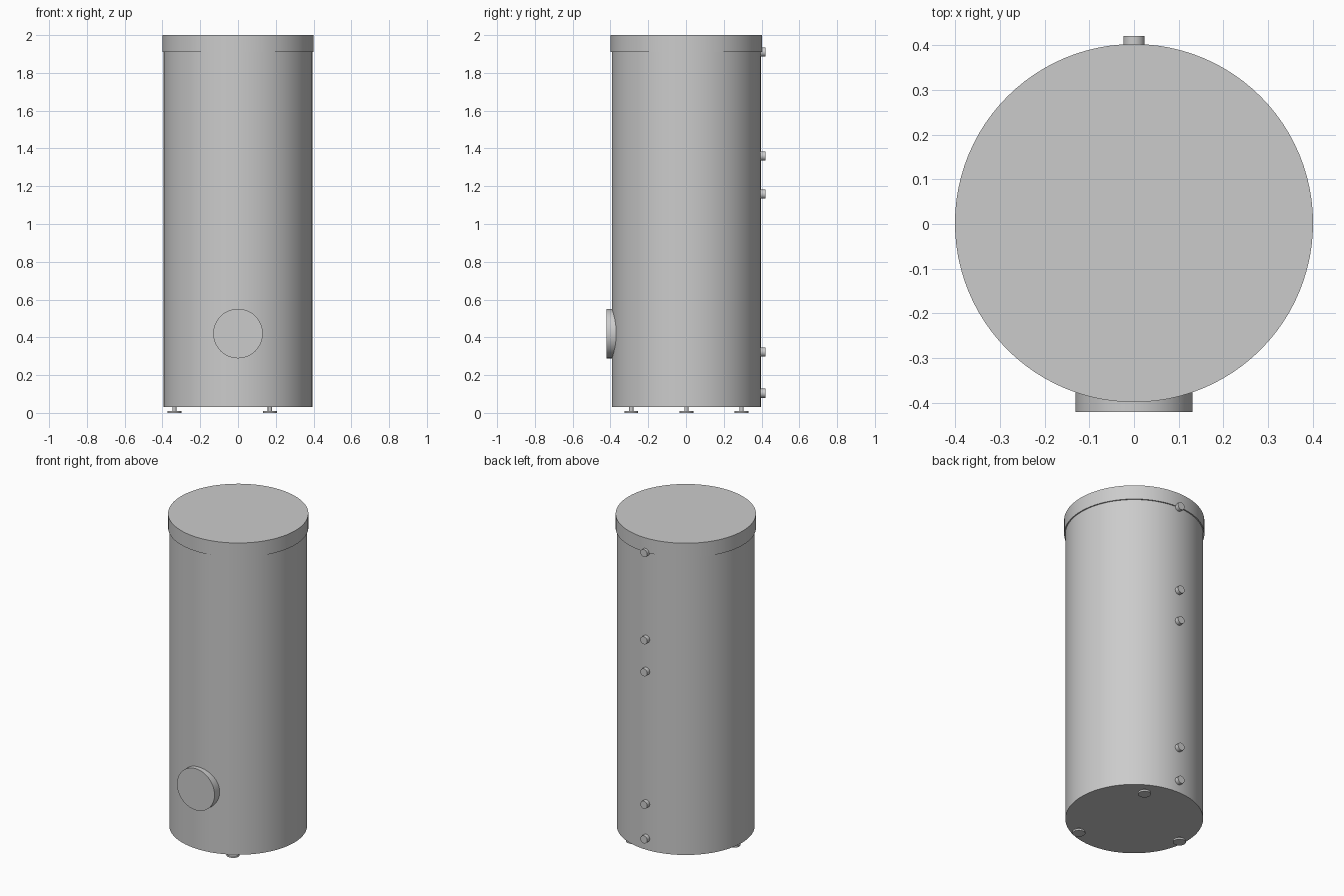
import bpy, math
from mathutils import Vector

if "Cube" in bpy.data.objects:
    bpy.data.objects.remove(bpy.data.objects["Cube"])

steel = bpy.data.materials.new("light grey steel")
steel.diffuse_color = (0.6, 0.6, 0.6, 1)
steel.use_nodes = True
steel.node_tree.nodes["Principled BSDF"].inputs["Base Color"].default_value = steel.diffuse_color

CY = 0.002  # tank axis offset in y


def cylinder(name, radius, start, end, sides):
    """Capped cylinder between two points, smooth sides and sharp rims."""
    a, b = Vector(start), Vector(end)
    axis = b - a
    bpy.ops.mesh.primitive_cylinder_add(
        vertices=sides, radius=radius, depth=axis.length, location=(a + b) / 2,
        rotation=axis.to_track_quat('Z', 'Y').to_euler())
    ob = bpy.context.object
    ob.name = name
    ob.data.materials.append(steel)
    bpy.ops.object.shade_smooth_by_angle(angle=math.radians(35))
    return ob


# Tank body and lid
cylinder("tank_body", 0.394, (0, CY, 0.03), (0, CY, 1.92), 96)
cylinder("lid", 0.401, (0, CY, 1.91), (0, CY, 2.0), 96)

# Round inspection flange on the front
cylinder("inspection_flange", 0.131, (0, -0.36, 0.42), (0, -0.421, 0.42), 64)

# Pipe stubs up the back
for i, z in enumerate((0.104, 0.322, 1.158, 1.36, 1.91)):
    cylinder(f"pipe_stub_{i + 1}", 0.024, (0, 0.375, z), (0, 0.421, z), 32)

# Three levelling feet: pad and threaded stem
for i, deg in enumerate((60, 180, 300)):
    x = 0.337 * math.cos(math.radians(deg))
    y = CY + 0.337 * math.sin(math.radians(deg))
    cylinder(f"foot_pad_{i + 1}", 0.037, (x, y, 0), (x, y, 0.011), 32)
    cylinder(f"foot_stem_{i + 1}", 0.011, (x, y, 0.008), (x, y, 0.035), 16)
